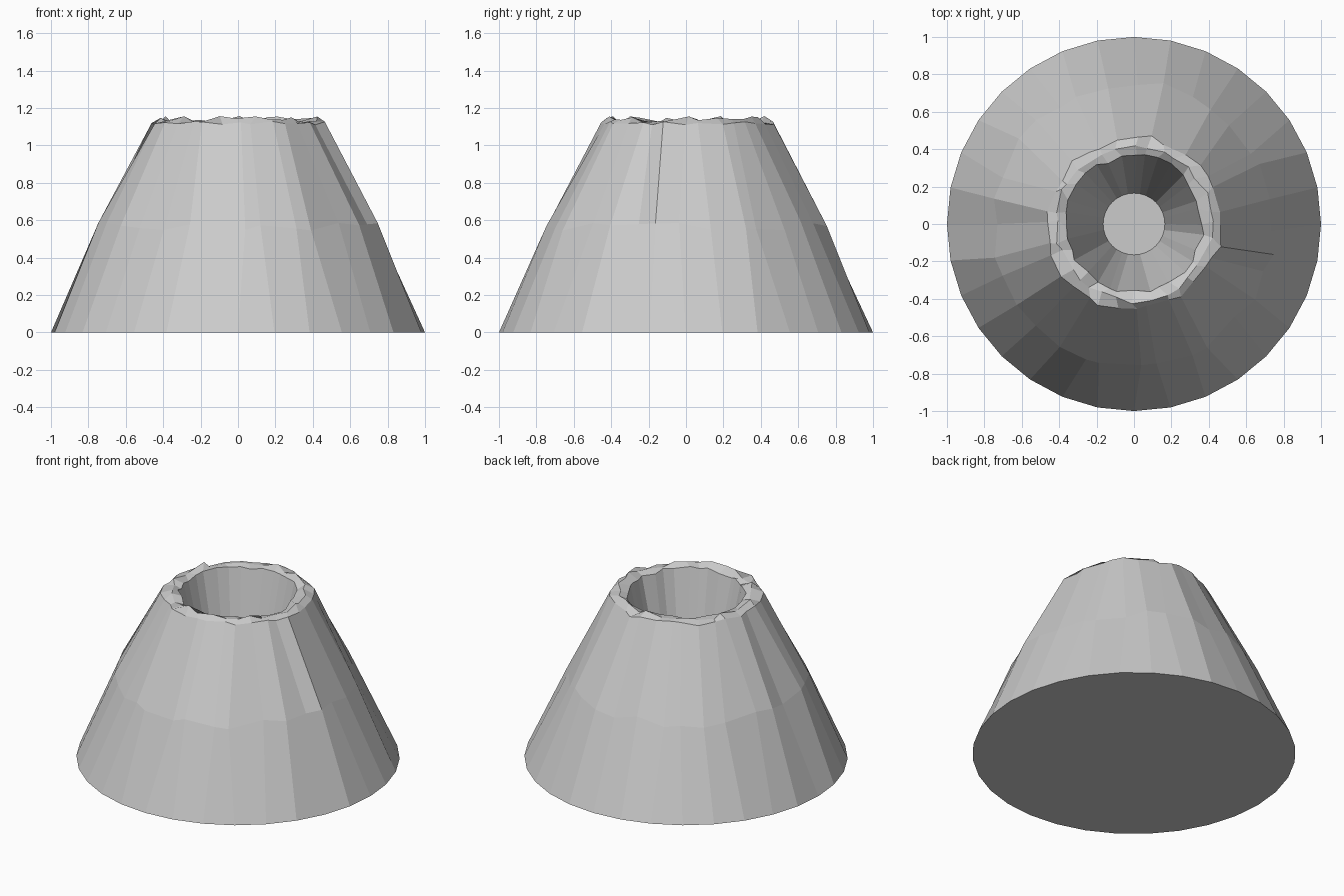
import bpy, bmesh, math, random

if "Cube" in bpy.data.objects:
    bpy.data.objects.remove(bpy.data.objects["Cube"])

random.seed(4)
SIDES = 32

# Profile rings: radius, height, radial jitter, angle jitter (in steps), height jitter
RINGS = [
    (1.00, 0.00, 0.000, 0.00, 0.000),   # base
    (0.748, 0.57, 0.022, 0.28, 0.025),  # slope break
    (0.460, 1.12, 0.022, 0.32, 0.010),  # outer rim
    (0.415, 1.135, 0.015, 0.32, 0.022), # rim crest
    (0.365, 1.12, 0.015, 0.28, 0.012),  # inner rim
    (0.165, 0.20, 0.000, 0.00, 0.000),  # crater floor
]

bm = bmesh.new()


def add_ring(radius, height, jr, ja, jz):
    ring = []
    for i in range(SIDES):
        a = 2 * math.pi * (i + random.uniform(-ja, ja)) / SIDES
        r = radius + random.uniform(-jr, jr)
        z = height + random.uniform(-jz, jz)
        ring.append(bm.verts.new((r * math.cos(a), r * math.sin(a), z)))
    return ring


# Rocky slopes, jagged rim and crater wall
rings = [add_ring(*r) for r in RINGS]
for low, high in zip(rings, rings[1:]):
    for i in range(SIDES):
        j = (i + 1) % SIDES
        bm.faces.new((low[i], low[j], high[j], high[i]))

# Underside and crater floor
bm.faces.new(rings[0][::-1])
bm.faces.new(rings[-1])

mesh = bpy.data.meshes.new("volcano")
bm.to_mesh(mesh)
bm.free()
volcano = bpy.data.objects.new("volcano", mesh)
bpy.context.collection.objects.link(volcano)
